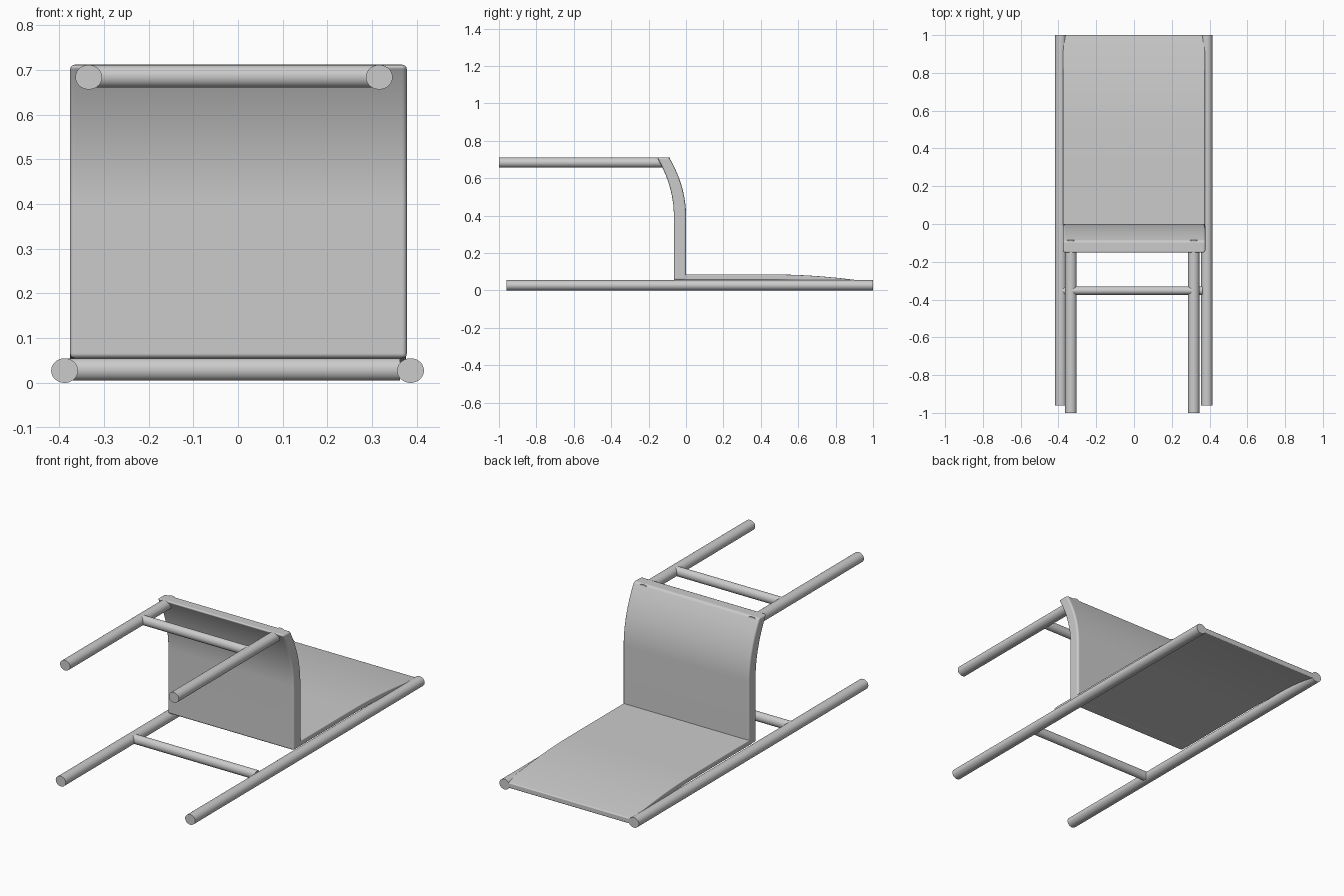
import bpy, bmesh, math
from mathutils import Matrix

if "Cube" in bpy.data.objects:
    bpy.data.objects.remove(bpy.data.objects["Cube"])


def finish(bm, name):
    bmesh.ops.recalc_face_normals(bm, faces=bm.faces[:])
    mesh = bpy.data.meshes.new(name)
    bm.to_mesh(mesh)
    bm.free()
    mesh.polygons.foreach_set("use_smooth", [True] * len(mesh.polygons))
    mesh.set_sharp_from_angle(angle=math.radians(35))
    obj = bpy.data.objects.new(name, mesh)
    bpy.context.collection.objects.link(obj)
    return obj


def rod(name, axis, start, end, a, b, ra, rb):
    """Oval rod along x or y. a, b: centre on the other axis and on z."""
    bm = bmesh.new()
    bmesh.ops.create_cone(bm, cap_ends=True, segments=40, radius1=1, radius2=1, depth=1)
    mid, size = (start + end) / 2, end - start
    for v in bm.verts:
        u, w, t = v.co
        if axis == "y":
            v.co = (a + u * ra, mid + t * size, b + w * rb)
        else:
            v.co = (mid + t * size, a + u * ra, b + w * rb)
    return finish(bm, name)


def panel(name, profile, x0, x1, bevel):
    """Closed y-z profile extruded across the width, with softened rims."""
    bm = bmesh.new()
    face = bm.faces.new([bm.verts.new((x0, y, z)) for y, z in profile])
    side = bmesh.ops.extrude_face_region(bm, geom=[face])["geom"]
    for v in side:
        if isinstance(v, bmesh.types.BMVert):
            v.co.x = x1
    if face.is_valid and not any(len(e.link_faces) < 2 for e in bm.edges):
        pass
    else:
        bmesh.ops.holes_fill(bm, edges=[e for e in bm.edges if len(e.link_faces) < 2])
    obj = finish(bm, name)
    mod = obj.modifiers.new("rim", "BEVEL")
    mod.width, mod.segments = bevel, 3
    mod.limit_method, mod.angle_limit = "ANGLE", math.radians(40)
    mod.harden_normals = True
    return obj


N = 16
# Seat: upright slab whose front edge curls over
outer = [(0, 0.055)] + [(-0.09 * (i / N) ** 2, 0.4 + 0.312 * i / N) for i in range(N + 1)]
inner = [(y - 0.065, z) for y, z in reversed(outer)]
panel("seat", outer + inner, -0.376, 0.378, 0.011)

# Backrest: thin lying panel that dips between the posts at its far end
upper = [(-0.03, 0.086)] + [(0.45 + 0.55 * i / N, 0.086 - 0.043 * (i / N) ** 2) for i in range(N + 1)]
lower = [(y, z - 0.03) for y, z in reversed(upper)]
panel("backrest", upper + lower, -0.376, 0.376, 0.006)

# Long back posts and shorter front legs
for side, post_x, leg_x in (("left", -0.388, -0.334), ("right", 0.386, 0.316)):
    rod("back_post_" + side, "y", -0.96, 1.0, post_x, 0.0275, 0.03, 0.0275)
    rod("front_leg_" + side, "y", -1.0, -0.085, leg_x, 0.684, 0.03, 0.0275)

# Cross rungs
rod("back_rung", "x", -0.38, 0.362, -0.353, 0.03, 0.0225, 0.025)
rod("front_rung", "x", -0.33, 0.312, -0.353, 0.686, 0.0225, 0.025)
